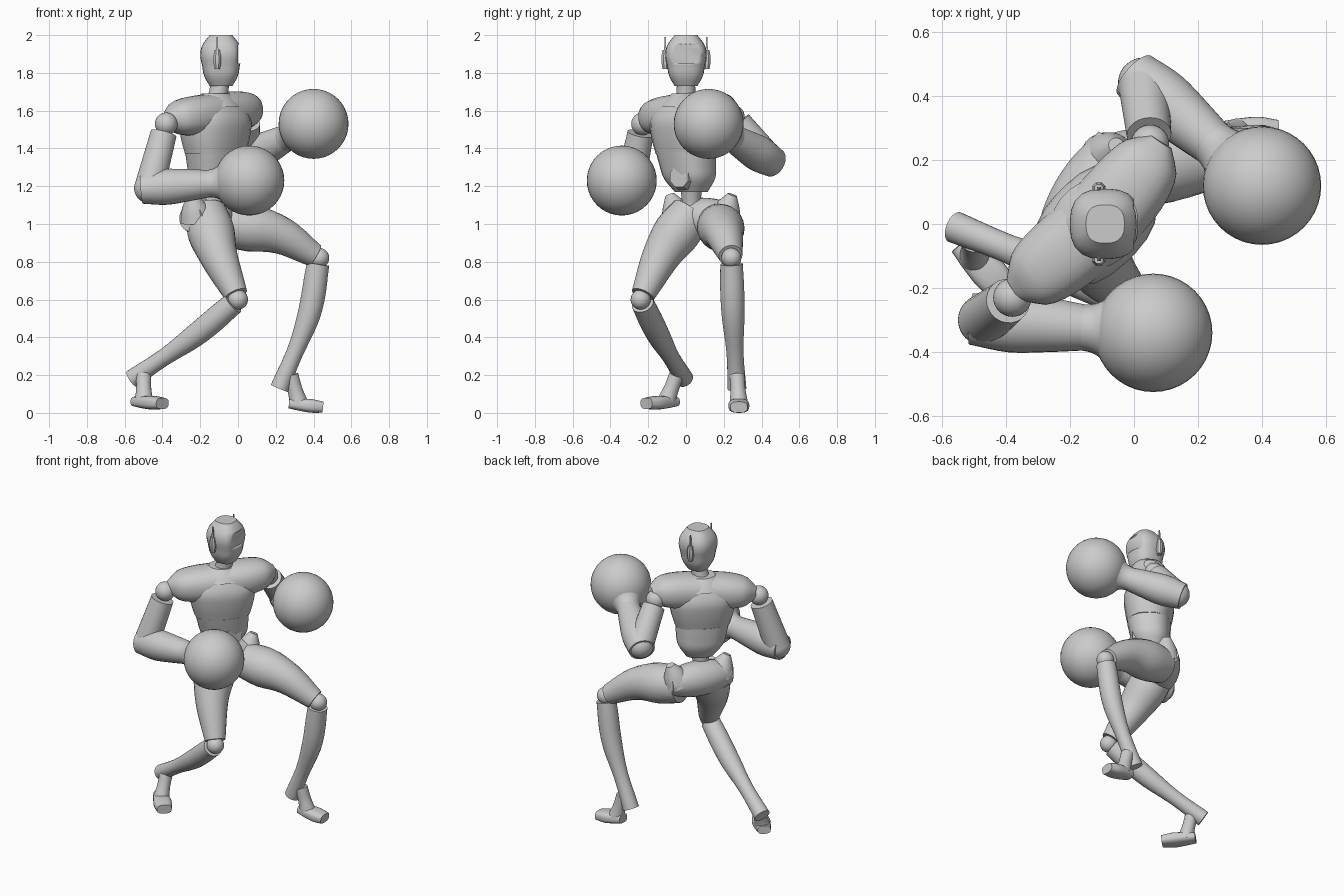
import bpy
import bmesh
import math
from mathutils import Vector, Matrix

default_cube = bpy.data.objects.get("Cube")
if default_cube:
    bpy.data.objects.remove(default_cube)

shade = 0.6
grey = bpy.data.materials.new("plain grey")
grey.use_nodes = True
grey.diffuse_color = (shade, shade, shade, 1)
grey.node_tree.nodes["Principled BSDF"].inputs["Base Color"].default_value = grey.diffuse_color

# The torso is turned halfway between +x and -y; hips and belly turn less
LEFT = Vector((0.7, 0.7, 0))
FRONT = Vector((0.7, -0.7, 0))
HIPS = Vector((0.5, 0.87, 0))
BELLY = Vector((0.87, -0.5, 0))
UP = Vector((0, 0, 1))
AHEAD = Vector((1, 0, 0))
ACROSS = Vector((0, 1, 0))


def place(x, y, z):
    return Vector((x, y, z))


def torso(side, front, height):
    """Point in the turned frame of the torso."""
    return place(-0.12, 0, height) + LEFT * side + FRONT * front


def finish(name, bm):
    bmesh.ops.recalc_face_normals(bm, faces=bm.faces)
    mesh = bpy.data.meshes.new(name)
    bm.to_mesh(mesh)
    bm.free()
    mesh.materials.append(grey)
    part = bpy.data.objects.new(name, mesh)
    bpy.context.collection.objects.link(part)
    bpy.ops.object.select_all(action='DESELECT')
    part.select_set(True)
    bpy.context.view_layer.objects.active = part
    bpy.ops.object.shade_smooth_by_angle(angle=math.radians(40))
    return part


def sample(values, t):
    """Smooth curve through evenly spaced numbers or points, t from start to end."""
    last = len(values) - 1
    i = min(int(t * last), last - 1)
    f = t * last - i
    p, q = values[i], values[i + 1]
    before = values[i - 1] if i > 0 else p * 2 - q
    after = values[i + 2] if i + 2 <= last else q * 2 - p
    leave, arrive = (q - before) / 2, (after - p) / 2
    ease = f * f * (3 - 2 * f)
    return p + (q - p) * ease + leave * (f * (1 - f) ** 2) - arrive * (f * f * (1 - f))


def limb(name, path, radii, side=LEFT, depth=1, power=2, level=False, sides=24, rings=12):
    """Loft rounded rings along a path; depth flattens them, power squares them."""
    bm = bmesh.new()
    loops = []
    for r in range(rings + 1):
        t = r / rings
        centre = sample(path, t)
        ahead = sample(path, min(t + 0.1, 1)) - sample(path, max(t - 0.1, 0))
        axis = UP if level else ahead.normalized()
        u = (side - axis * side.dot(axis)).normalized()
        v = axis.cross(u) * depth
        radius = sample(radii, t)
        loop = []
        for k in range(sides):
            angle = math.tau * (k + 0.5) / sides
            c, s = math.cos(angle), math.sin(angle)
            reach = radius / (abs(c) ** power + abs(s) ** power) ** (1 / power)
            loop.append(bm.verts.new(centre + (u * c + v * s) * reach))
        loops.append(loop)
    for low, high in zip(loops, loops[1:]):
        for k in range(sides):
            bm.faces.new((low[k - 1], low[k], high[k], high[k - 1]))
    bm.faces.new(loops[0])
    bm.faces.new(loops[-1])
    return finish(name, bm)


def ball(name, centre, radius):
    bm = bmesh.new()
    bmesh.ops.create_uvsphere(bm, u_segments=40, v_segments=20, radius=radius,
                              matrix=Matrix.Translation(centre))
    return finish(name, bm)


def box(name, centre, size):
    bm = bmesh.new()
    bmesh.ops.create_cube(bm, size=1, matrix=Matrix.Translation(centre) @ Matrix.Diagonal((*size, 1)))
    return finish(name, bm)


# Head with a recessed visor
skull = place(-0.09, 0, 1.9)
crown = place(-0.09, 0, 2)
chin = place(-0.09, 0, 1.73)
head = limb("head", [chin, crown], [0.06, 0.09, 0.1, 0.11, 0.1, 0.06],
            side=AHEAD, power=2.7, level=True)
cutter = box("visor_cutter", skull + AHEAD * 0.135, (0.09, 0.18, 0.1))
cutter.hide_render = True
cutter.hide_set(True)
visor = head.modifiers.new("visor", 'BOOLEAN')
visor.object = cutter
visor.solver = 'EXACT'

# Ear pods, each with a thin antenna
for label, sign in (("left", 1), ("right", -1)):
    ear = skull + ACROSS * sign * 0.11 - AHEAD * 0.02
    limb(label + "_ear", [ear - UP * 0.08, ear + UP * 0.02], [0.015, 0.022, 0.022, 0.015],
         side=AHEAD, sides=8, rings=3)
    limb(label + "_antenna", [ear, ear + UP * 0.09], [0.01, 0.004], side=AHEAD, sides=4, rings=1)

# Neck and torso
limb("neck", [torso(0, 0, 1.6), chin + UP * 0.04], [0.11, 0.06, 0.05, 0.05])
limb("collar", [torso(0, 0, 1.62), torso(0, 0, 1.69)], [0.15, 0.12, 0.08], depth=0.9, level=True)
limb("chest", [torso(0, 0, 1.37), torso(0, 0, 1.65)], [0.17, 0.195, 0.2, 0.14],
     depth=0.75, power=2.5, level=True)
limb("abdomen", [torso(0.02, -0.02, 1.17), torso(0, 0, 1.38)], [0.09, 0.14, 0.155, 0.165],
     depth=0.8, power=2.5, level=True)
limb("waist", [torso(0, -0.04, 1), torso(0.02, -0.02, 1.2)], [0.07, 0.05, 0.06])
belly = torso(0.02, -0.02, 1.25)
limb("belly_panel", [belly + BELLY * 0.08, belly + BELLY * 0.13], [0.075, 0.06], sides=8, rings=1)

# Shoulder yoke: an arch of rings, thick at the neck and blunt at both caps
span = 0.33
stations = [span * k / 6 for k in range(-6, 7)]
limb("shoulders", [torso(s, -s * s / 3, 1.585 + s / 12) for s in stations],
     [0.12 * math.sqrt(1.1 - (s / span) ** 4) for s in stations],
     side=FRONT, depth=0.85, power=2.4, rings=24)

# Pelvis with a crest over each hip
hip_mid = place(-0.15, 0.08, 1.03)
limb("pelvis", [hip_mid - HIPS * 0.2, hip_mid + HIPS * 0.2], [0.07, 0.1, 0.11, 0.1, 0.07], side=FRONT)
for label, sign in (("left", 1), ("right", -1)):
    crest = hip_mid + HIPS * sign * 0.14
    limb(label + "_crest", [crest, crest + UP * 0.125 + HIPS * sign * 0.05], [0.09, 0.065, 0.025])

# Legs: hip, thigh, knee, calf, shin end, then ankle, heel and toe
LEGS = {
    "left": (place(-0.08, 0.17, 1), place(0.2, 0.2, 0.95), place(0.43, 0.24, 0.82),
             place(0.37, 0.25, 0.5), place(0.22, 0.27, 0.13),
             place(0.28, 0.27, 0.2), place(0.27, 0.28, 0.05), place(0.45, 0.28, 0.03)),
    "right": (place(-0.17, 0.03, 1.06), place(-0.11, -0.12, 0.85), place(0, -0.24, 0.6),
              place(-0.24, -0.14, 0.4), place(-0.56, -0.01, 0.18),
              place(-0.5, -0.05, 0.2), place(-0.54, -0.06, 0.06), place(-0.4, -0.21, 0.05)),
}
for label, (hip, thigh, knee, calf, shin_end, ankle, heel, toe) in LEGS.items():
    limb(label + "_thigh", [hip, thigh, knee.lerp(thigh, 0.1)], [0.11, 0.125, 0.105, 0.085, 0.063])
    ball(label + "_knee", knee, 0.053)
    limb(label + "_shin", [knee.lerp(calf, 0.1), calf, shin_end], [0.06, 0.064, 0.06, 0.045, 0.05])
    across = (toe - heel).cross(UP)
    limb(label + "_ankle", [ankle, heel.lerp(toe, 0.3)], [0.04, 0.04, 0.05], side=across)
    limb(label + "_foot", [heel, toe], [0.04, 0.05, 0.055, 0.045], side=across, depth=0.65, power=3)

# Arms: ball shoulder, sleeve, elbow, forearm, flared cuff and round glove
ARMS = {
    "left": (place(0.05, 0.25, 1.57), place(0.03, 0.44, 1.34), place(0.4, 0.12, 1.53)),
    "right": (place(-0.38, -0.23, 1.53), place(-0.47, -0.3, 1.19), place(0.06, -0.34, 1.23)),
}
for label, (shoulder, elbow, hand) in ARMS.items():
    reach = (hand - elbow).normalized()
    ball(label + "_shoulder_joint", shoulder, 0.06)
    limb(label + "_upper_arm", [shoulder.lerp(elbow, 0.15), elbow], [0.07, 0.08])
    ball(label + "_elbow", elbow, 0.08)
    limb(label + "_forearm", [elbow - reach * 0.04, hand - reach * 0.2], [0.08, 0.095, 0.085, 0.07])
    limb(label + "_cuff", [hand - reach * 0.24, hand - reach * 0.12], [0.07, 0.08, 0.12])
    ball(label + "_glove", hand, 0.185)
